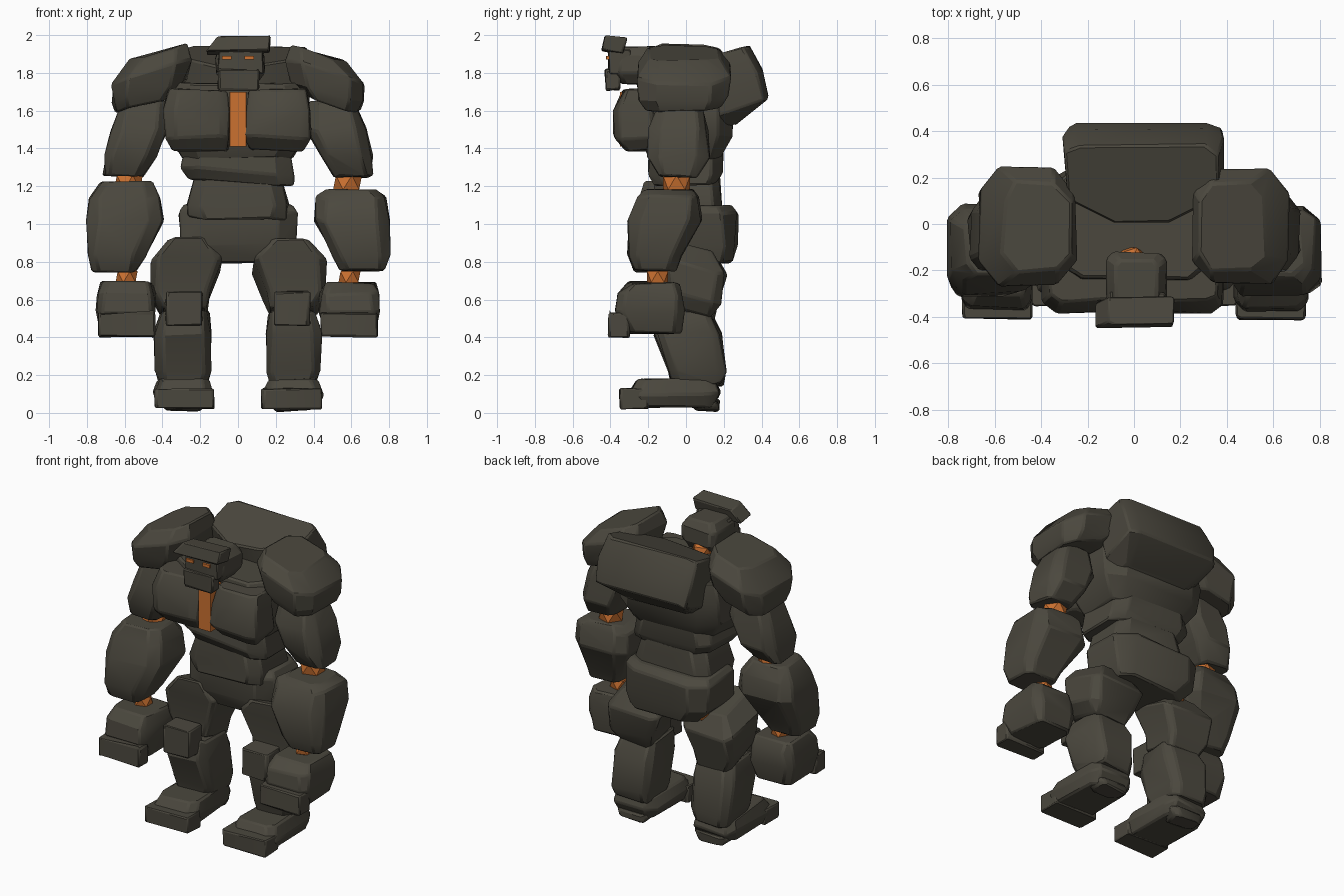
import bpy, bmesh, math, random

random.seed(4)
start_cube = bpy.data.objects.get("Cube")
if start_cube:
    bpy.data.objects.remove(start_cube, do_unlink=True)


def make_material(name, colour):
    material = bpy.data.materials.new(name)
    material.use_nodes = True
    material.diffuse_color = colour
    shader = next(n for n in material.node_tree.nodes if n.type == "BSDF_PRINCIPLED")
    shader.inputs["Base Color"].default_value = colour
    return material


STONE = make_material("dark_stone", (0.07, 0.064, 0.048, 1))
EMBER = make_material("ember_orange", (0.6, 0.165, 0.03, 1))


def rock(name, rings, cut=0.3, front_cut=None, tilt=(0, 0), rough=0.012, side=1,
         material=STONE, bevel=0.01):
    """Loft chamfered rectangles; each ring is (z, x, y, half width, half depth)."""
    bm = bmesh.new()
    keep = 1 - cut
    front = keep if front_cut is None else 1 - front_cut
    outline = [(1, -front), (1, keep), (keep, 1), (-keep, 1),
               (-1, keep), (-1, -front), (-front, -1), (front, -1)]
    loops = []
    for z, x, y, wide, deep in rings:
        loop = []
        for u, v in outline:
            dx, dy = u * wide, v * deep
            shift = [random.uniform(-rough, rough) for axis in range(3)]
            loop.append(bm.verts.new((side * (x + dx) + shift[0], y + dy + shift[1],
                                      z + dx * tilt[0] + dy * tilt[1] + shift[2])))
        loops.append(loop)
    for low, high in zip(loops, loops[1:]):
        for i in range(len(low)):
            j = (i + 1) % len(low)
            bm.faces.new((low[i], low[j], high[j], high[i]))
    bm.faces.new(loops[0])
    bm.faces.new(loops[-1])
    bmesh.ops.recalc_face_normals(bm, faces=bm.faces)
    mesh = bpy.data.meshes.new(name)
    bm.to_mesh(mesh)
    bm.free()
    mesh.materials.append(material)
    mesh.polygons.foreach_set("use_smooth", [True] * len(mesh.polygons))
    mesh.set_sharp_from_angle(angle=math.radians(30))
    obj = bpy.data.objects.new(name, mesh)
    bpy.context.collection.objects.link(obj)
    if bevel:
        chipped = obj.modifiers.new("chipped_edges", "BEVEL")
        chipped.width = bevel
        chipped.segments = 1
        chipped.angle_limit = math.radians(35)
    return obj


def block(name, centre, half, **options):
    """Plain cut stone block."""
    x, y, z = centre
    wide, deep, tall = half
    options = {"cut": 0.1, "rough": 0.006, **options}
    return rock(name, [(z - tall, x, y, wide, deep), (z + tall, x, y, wide, deep)], **options)


def ember(name, centre, radius, side=1):
    """Faceted glowing joint."""
    x, y, z = centre
    bm = bmesh.new()
    bmesh.ops.create_icosphere(bm, subdivisions=1, radius=radius)
    bmesh.ops.translate(bm, verts=bm.verts, vec=(side * x, y, z))
    mesh = bpy.data.meshes.new(name)
    bm.to_mesh(mesh)
    bm.free()
    mesh.materials.append(EMBER)
    bpy.context.collection.objects.link(bpy.data.objects.new(name, mesh))


# Head, brow, jaw and neck
rock("head", [(1.74, 0.01, -0.25, 0.09, 0.09), (1.8, 0.01, -0.25, 0.13, 0.13),
              (1.89, 0.01, -0.25, 0.13, 0.13), (1.94, 0.01, -0.26, 0.09, 0.1)], cut=0.25, rough=0.005)
rock("brow", [(1.91, 0, -0.39, 0.17, 0.06), (1.99, 0.035, -0.37, 0.14, 0.06)],
     cut=0.1, tilt=(0.03, -0.1), rough=0.006)
block("jaw", (0, -0.39, 1.765), (0.11, 0.04, 0.055))
block("face", (0.015, -0.35, 1.86), (0.12, 0.06, 0.06))
ember("neck", (-0.01, -0.17, 1.75), 0.08)
for x in (-0.06, 0.06):
    block("eye", (x, -0.415, 1.88), (0.026, 0.008, 0.01), rough=0, bevel=0, material=EMBER)

# Torso
rock("upper_chest", [(1.34, 0, 0, 0.28, 0.18), (1.46, 0, 0, 0.36, 0.24),
                     (1.62, 0, 0, 0.37, 0.26), (1.74, 0, 0, 0.33, 0.24)])
rock("back_slab", [(1.5, 0.03, 0.17, 0.24, 0.1), (1.6, 0.04, 0.25, 0.33, 0.19),
                   (1.75, 0.04, 0.22, 0.34, 0.19), (1.89, 0.04, 0.17, 0.33, 0.16)],
     cut=0.17, front_cut=0.65, tilt=(0, 0.32))
block("chest_strip", (0, -0.26, 1.555), (0.045, 0.09, 0.145), cut=0.05, rough=0, bevel=0, material=EMBER)
rock("upper_belly", [(1.22, 0.02, 0, 0.28, 0.17), (1.28, 0, 0, 0.3, 0.2),
                     (1.44, 0, 0, 0.26, 0.19)], cut=0.3, tilt=(-0.05, 0))
rock("lower_belly", [(1.03, 0, 0.01, 0.26, 0.18), (1.1, 0, 0.01, 0.27, 0.19),
                     (1.25, 0, 0.01, 0.23, 0.17)], cut=0.3)
rock("pelvis", [(0.8, 0.03, 0.08, 0.25, 0.16), (0.89, 0, 0.07, 0.31, 0.2),
                (1.06, 0, 0.07, 0.32, 0.2), (1.1, 0, 0.06, 0.28, 0.17)], cut=0.35)

# Limbs, built once for each side
for prefix, side in (("left_", 1), ("right_", -1)):
    def stone(name, rings, **options):
        rock(prefix + name, rings, side=side, **options)

    # Chest plate and shoulder
    stone("chest_plate", [(1.39, 0.2, -0.25, 0.14, 0.07), (1.46, 0.21, -0.26, 0.17, 0.12),
                          (1.6, 0.22, -0.26, 0.17, 0.12), (1.71, 0.21, -0.24, 0.15, 0.09)], cut=0.3)
    stone("shoulder", [(1.63, 0.5, -0.01, 0.14, 0.2), (1.7, 0.47, -0.01, 0.19, 0.24),
                       (1.81, 0.46, -0.01, 0.21, 0.25), (1.91, 0.42, -0.01, 0.14, 0.19)],
          tilt=(-0.3, 0), cut=0.4)

    # Arm with glowing elbow and wrist
    forearm_top = 1.2 - 0.02 * side
    stone("upper_arm", [(1.25, 0.61, -0.05, 0.1, 0.1), (1.36, 0.57, -0.04, 0.14, 0.16),
                        (1.5, 0.52, -0.04, 0.15, 0.15), (1.65, 0.5, -0.03, 0.12, 0.11)], cut=0.35)
    ember(prefix + "elbow", (0.58, -0.05, 1.22), 0.085, side)
    stone("forearm", [(0.75, 0.66, -0.17, 0.12, 0.11), (0.83, 0.65, -0.16, 0.15, 0.14),
                      (1.02, 0.6, -0.11, 0.2, 0.19), (1.14, 0.6, -0.09, 0.18, 0.16),
                      (forearm_top, 0.59, -0.09, 0.13, 0.12)], cut=0.33)
    ember(prefix + "wrist", (0.59, -0.15, 0.72), 0.065, side)
    stone("fist", [(0.42, 0.59, -0.17, 0.13, 0.14), (0.54, 0.59, -0.19, 0.155, 0.18),
                   (0.63, 0.59, -0.19, 0.15, 0.17), (0.69, 0.59, -0.17, 0.13, 0.13)], cut=0.23)
    block(prefix + "fingers", (0.59, -0.355, 0.465), (0.15, 0.055, 0.065), side=side)

    # Leg
    ember(prefix + "hip", (0.22, 0.13, 0.84), 0.06, side)
    stone("thigh", [(0.53, 0.29, 0.02, 0.12, 0.12), (0.62, 0.3, 0.04, 0.16, 0.14),
                    (0.78, 0.27, 0.04, 0.19, 0.17), (0.89, 0.27, 0, 0.1, 0.14)],
          cut=0.22, tilt=(0, -0.25))
    block(prefix + "knee", (0.285, -0.17, 0.55), (0.095, 0.07, 0.09), side=side)
    stone("shin", [(0.15, 0.29, 0.06, 0.12, 0.13), (0.22, 0.29, 0.06, 0.145, 0.15),
                   (0.42, 0.29, 0.01, 0.15, 0.17), (0.54, 0.28, -0.01, 0.12, 0.13)], cut=0.3)
    stone("foot", [(0.03, 0.29, -0.07, 0.13, 0.21), (0.1, 0.29, -0.06, 0.155, 0.24),
                   (0.18, 0.29, -0.05, 0.13, 0.2)], cut=0.25)
    block(prefix + "toes", (0.285, -0.275, 0.075), (0.16, 0.075, 0.052), side=side)
    stone("heel", [(0.013, 0.29, 0.12, 0.09, 0.06), (0.07, 0.29, 0.09, 0.13, 0.09)], cut=0.35)
